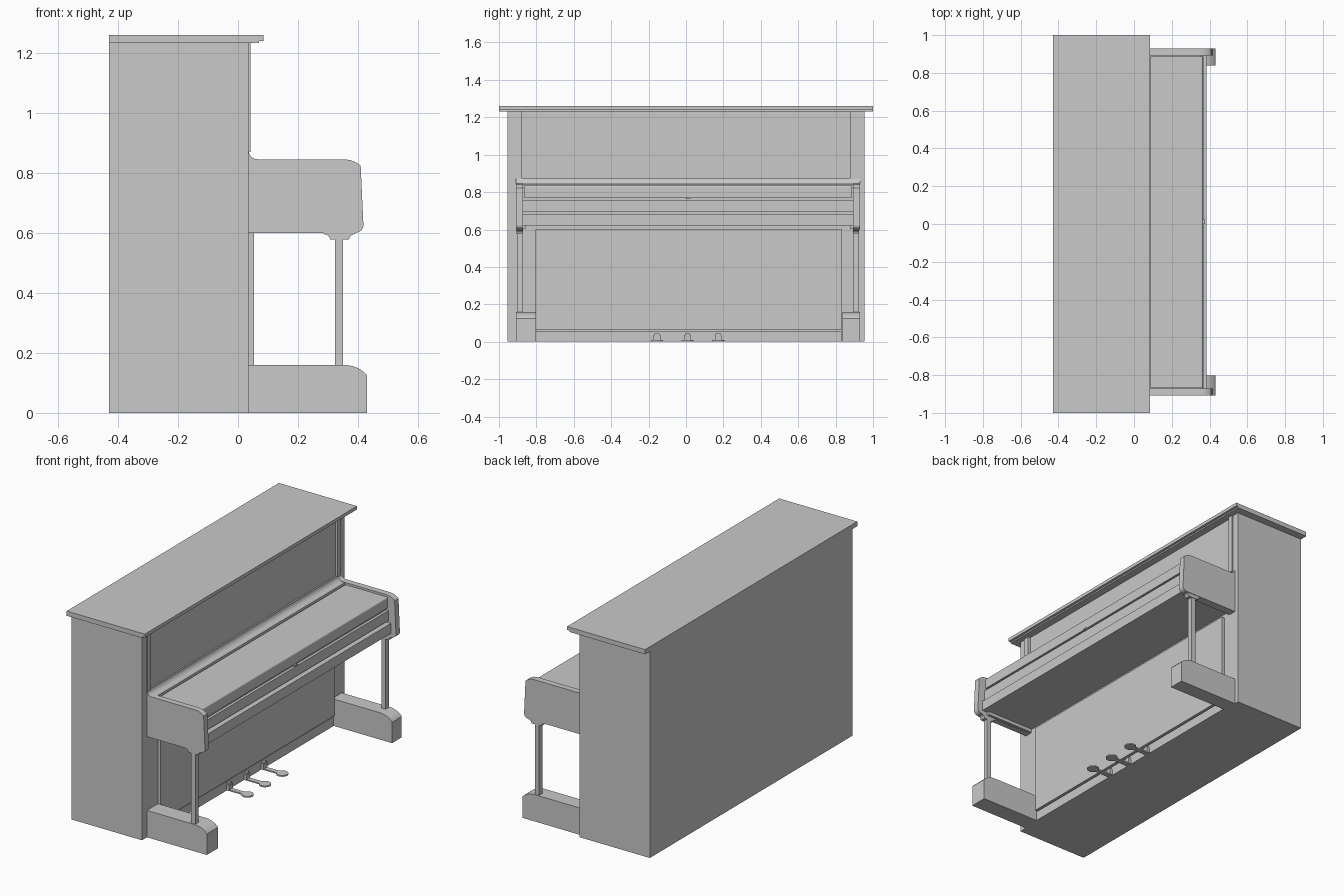
import bpy, bmesh, math

old = bpy.data.objects.get("Cube")
if old:
    bpy.data.objects.remove(old, do_unlink=True)

grey = bpy.data.materials.new("plain_grey")
grey.use_nodes = True
COLOUR = (0.585, 0.585, 0.585, 1)
grey.diffuse_color = COLOUR
grey.node_tree.nodes["Principled BSDF"].inputs["Base Color"].default_value = COLOUR


def finish(name, bm):
    bmesh.ops.recalc_face_normals(bm, faces=bm.faces[:])
    mesh = bpy.data.meshes.new(name)
    bm.to_mesh(mesh)
    bm.free()
    mesh.materials.append(grey)
    obj = bpy.data.objects.new(name, mesh)
    bpy.context.collection.objects.link(obj)
    return obj


def extrude(name, points, offset, place):
    """Extrude a closed 2D outline; place maps a 2D point into space."""
    bm = bmesh.new()
    face = bm.faces.new([bm.verts.new(place(*p)) for p in points])
    new = bmesh.ops.extrude_face_region(bm, geom=[face])["geom"]
    verts = [v for v in new if isinstance(v, bmesh.types.BMVert)]
    bmesh.ops.translate(bm, verts=verts, vec=offset)
    return finish(name, bm)


def profile(name, points, y0, y1):
    """Side outline in x and z, drawn across the width."""
    return extrude(name, points, (0, y1 - y0, 0), lambda x, z: (x, y0, z))


def box(name, x, y, z):
    outline = [(x[0], z[0]), (x[1], z[0]), (x[1], z[1]), (x[0], z[1])]
    return profile(name, outline, *y)


def arc(cx, cz, rx, rz, start, end, steps=6):
    angles = [math.radians(start + (end - start) * i / steps) for i in range(steps + 1)]
    return [(cx + rx * math.cos(a), cz + rz * math.sin(a)) for a in angles]


# Cabinet: the upper front is set back a little between the cheeks
cabinet_outline = [(-0.43, 0), (0.035, 0), (0.035, 0.86), (0.026, 0.86),
                   (0.026, 1.235), (-0.43, 1.235)]
profile("cabinet", cabinet_outline, -0.955, 0.955)
box("top_lid", (-0.43, 0.085), (-1, 1), (1.24, 1.26))
box("lid_moulding", (-0.43, 0.07), (-1, 1), (1.232, 1.24))

# Lower front, standing proud of the cabinet
box("lower_panel", (0.03, 0.053), (-0.805, 0.835), (0.064, 0.6))
box("bottom_rail", (0.03, 0.045), (-0.805, 0.835), (0, 0.056))

# Parts at each end: outer, inner and foot positions across the width
ENDS = {"right": (-1, -0.908, -0.872, -0.803), "left": (1, 0.929, 0.892, 0.838)}
arm_outline = ([(0.03, 0.6)] + arc(0.39, 0.625, 0.028, 0.025, -90, 0, 5)
               + arc(0.35, 0.8, 0.068, 0.045, 30, 90)
               + arc(0.065, 0.875, 0.03, 0.03, 270, 180) + [(0.03, 0.875)])
foot_outline = ([(0.03, 0), (0.43, 0), (0.43, 0.125)]
                + arc(0.35, 0.09, 0.093, 0.07, 30, 90) + [(0.03, 0.16)])
bracket_outline = ([(0.312, 0.578), (0.365, 0.578)] + arc(0.39, 0.578, 0.02, 0.018, 180, 90, 4)
                   + [(0.39, 0.605), (0.285, 0.605)] + arc(0.285, 0.578, 0.022, 0.018, 90, 0, 4))
for side, (sign, outer, inner, foot) in ENDS.items():
    box(side + "_cheek", (0, 0.035), sorted((sign * 0.955, sign * 0.912)), (0.85, 1.235))
    box(side + "_upper_post", (0, 0.042), sorted((sign * 0.912, sign * 0.88)), (0.87, 1.235))
    profile(side + "_arm", arm_outline, outer, inner)
    profile(side + "_foot", foot_outline, outer, foot)
    profile(side + "_leg_bracket", bracket_outline, outer - sign * 0.003, inner)
    box(side + "_leg", (0.323, 0.35), sorted((outer - sign * 0.006, inner)), (0.155, 0.58))
    box(side + "_arm_trim", (0.035, 0.35), sorted((inner, inner - sign * 0.015)), (0.602, 0.63))

# Keyboard case between the arms
WIDTH = (ENDS["right"][2], ENDS["left"][2])
box("key_bed", (0, 0.354), WIDTH, (0.622, 0.825))
box("lower_key_rail", (0.3, 0.385), WIDTH, (0.622, 0.682))
box("middle_key_rail", (0.3, 0.37), WIDTH, (0.695, 0.755))
lid_outline = ([(0.088, 0.81), (0.32, 0.77), (0.366, 0.77)]
               + arc(0.356, 0.825, 0.01, 0.01, 0, 90, 4) + [(0.088, 0.835)])
profile("key_lid", lid_outline, WIDTH[0] + 0.005, WIDTH[1] - 0.005)
cove_outline = ([(0, 0.81), (0.08, 0.81), (0.08, 0.843)]
                + arc(0.065, 0.875, 0.03, 0.032, 270, 180) + [(0, 0.875)])
profile("key_lid_cove", cove_outline, *WIDTH)
box("lid_knob", (0.36, 0.376), (0.0, 0.025), (0.762, 0.77))

# Pedals: narrow stem with a rounded tip, and a bracket at the cabinet
for name, y in (("soft", -0.155), ("middle", 0.008), ("sustain", 0.172)):
    tip = arc(0.172, y, 0.033, 0.033, -155, 155, 18)
    outline = [(0.01, y - 0.014)] + tip + [(0.01, y + 0.014)]
    extrude(name + "_pedal", outline, (0, 0, 0.008), lambda px, py: (px, py, 0))
    box(name + "_pedal_bracket", (0.04, 0.062), (y - 0.018, y + 0.018), (0.003, 0.035))
    box(name + "_pedal_cap", (0.04, 0.058), (y - 0.014, y + 0.014), (0.035, 0.045))
